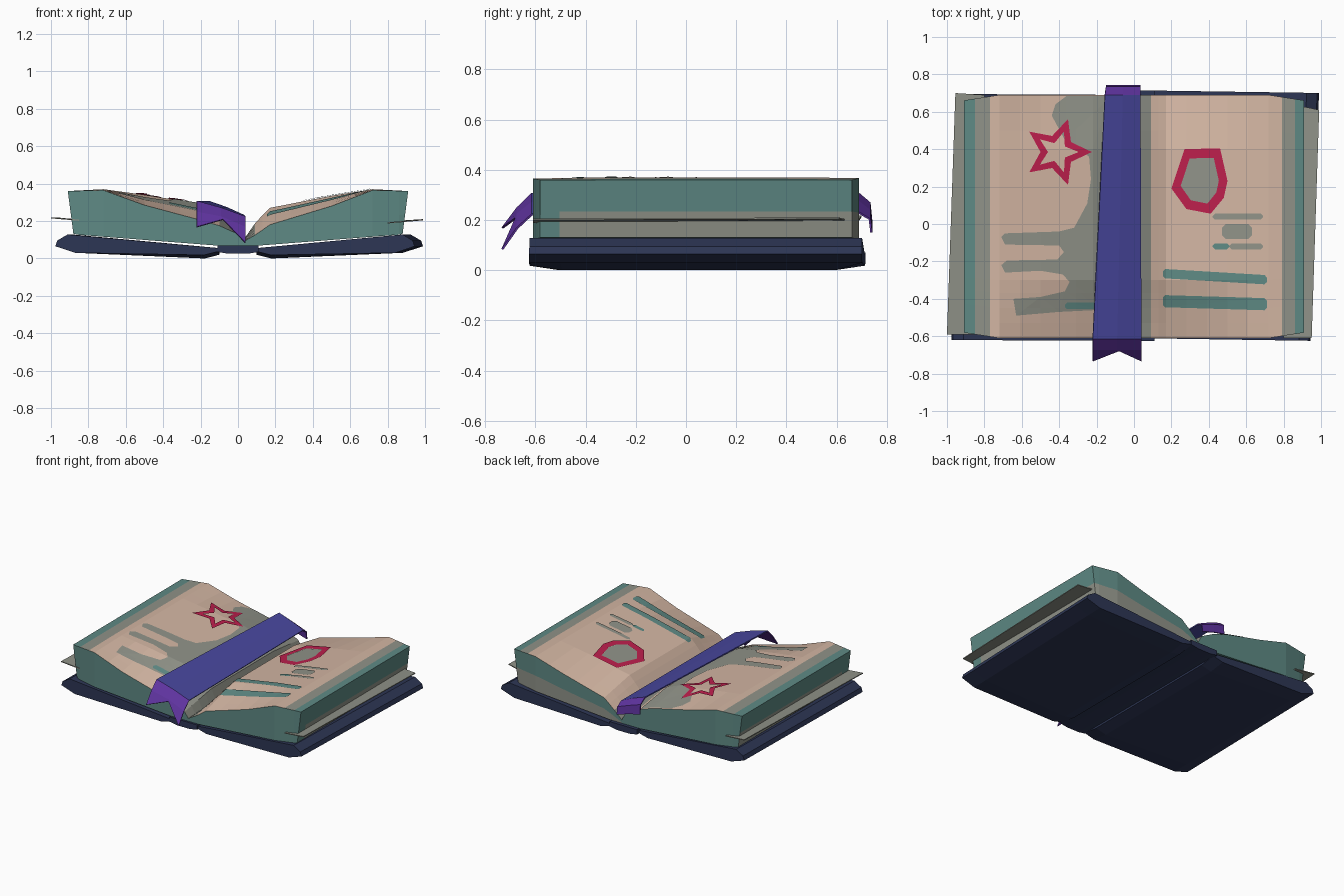
import bpy, bmesh, math
from mathutils import Vector

if "Cube" in bpy.data.objects:
    bpy.data.objects.remove(bpy.data.objects["Cube"])

# ---------- materials (sRGB in, linear out) ----------
NAMES = {}
def mat(name, r, g, b):
    m = bpy.data.materials.new(name)
    lin = [((c + 0.055) / 1.055) ** 2.4 for c in (r, g, b)]
    m.diffuse_color = (*lin, 1)
    m.use_nodes = True
    m.node_tree.nodes["Principled BSDF"].inputs["Base Color"].default_value = m.diffuse_color
    NAMES[name] = m
    return m
CREAM = mat("page_cream", .83, .715, .64)
TEAL = mat("page_teal", .37, .54, .52)
GREY = mat("page_grey", .565, .575, .535)
NAVY = mat("cover_navy", .175, .21, .33)
BLUE = mat("ribbon_blue", .285, .28, .62)
PURPLE = mat("ribbon_purple", .37, .20, .62)
RED = mat("ink_red", .74, .12, .30)

def finish(bm, name, mats, recalc=True):
    if recalc:
        bmesh.ops.recalc_face_normals(bm, faces=bm.faces)
    me = bpy.data.meshes.new(name)
    bm.to_mesh(me)
    bm.free()
    for m in mats:
        me.materials.append(m)
    ob = bpy.data.objects.new(name, me)
    bpy.context.collection.objects.link(ob)
    return ob

# ---------- page surface: u = distance outward, z, droop at the page ends ----------
PROF = {1: [(.03, .10, .01), (.10, .20, .07), (.17, .27, .09), (.5, .335, .055),
            (.72, .37, .005), (.91, .36, 0)],
        -1: [(-.03, .10, .01), (0, .18, .05), (.10, .245, .07), (.22, .295, .085),
             (.5, .34, .055), (.72, .37, .005), (.91, .36, 0)]}
XS = {1: [.03, .09, .13, .17, .28, .39, .5, .61, .72, .79, .86, .91],
      -1: [-.03, 0, .10, .22, .31, .40, .5, .61, .72, .77, .85, .91]}
YS = [-.61, -.53, -.45, -.37, -.30, .05, .40, .50, .60, .69]

def height(side, u, y):
    p = PROF[side]
    u = min(max(u, p[0][0]), p[-1][0])
    for a, b in zip(p, p[1:]):
        if u <= b[0]:
            t = (u - a[0]) / (b[0] - a[0])
            z, s = a[1] + t * (b[1] - a[1]), a[2] + t * (b[2] - a[2])
            break
    w = max(0, (-.30 - y) / .31, .6 * (y - .40) / .29)
    return z - s * w

def page_block(name, side):
    bm = bmesh.new()
    n, m, rows = len(XS[side]), len(YS), 3
    V = {}
    for i, u in enumerate(XS[side]):
        for j, y in enumerate(YS):
            zt = height(side, u, y)
            zb = .06 + .07 * max(u, 0) / .9
            pinch = 1 - .045 * max(0, (u - .72) / .19)
            for k in range(rows):
                if k == 1 and 0 < i < n - 1 and 0 < j < m - 1:
                    continue
                f = k / (rows - 1) * .9 if k == 1 else k / (rows - 1)
                x = u - .03 * (1 - f) * (u > .9)
                V[i, j, k] = bm.verts.new((side * x, .04 + (y - .04) * pinch, zb + f * (zt - zb)))
    def quad(keys, mi):
        bm.faces.new([V[k] for k in keys]).material_index = mi
    for i in range(n - 1):
        uc = (XS[side][i] + XS[side][i + 1]) / 2
        top = 1 if uc > .855 else 2 if uc > .775 or uc < .09 else 0
        for j in range(m - 1):
            for k, mi in ((0, 1), (rows - 1, top)):
                quad([(i, j, k), (i + 1, j, k), (i + 1, j + 1, k), (i, j + 1, k)], mi)
        for j in (0, m - 1):
            for k in range(rows - 1):
                mi = 2 if j and side > 0 and k == 0 else 1
                quad([(i, j, k), (i + 1, j, k), (i + 1, j, k + 1), (i, j, k + 1)], mi)
    for j in range(m - 1):
        for i in (0, n - 1):
            for k in range(rows - 1):
                mi = 2 if k == 0 and i and 0 < j < m - 1 else 1
                quad([(i, j, k), (i, j + 1, k), (i, j + 1, k + 1), (i, j, k + 1)], mi)
    return finish(bm, name, [CREAM, TEAL, GREY])

page_block("right_pages", 1)
page_block("left_pages", -1)

# ---------- painted details draped on the pages ----------
def drape(name, side, polys, material, lift=.005):
    bm = bmesh.new()
    for p in polys:
        bm.faces.new([bm.verts.new((x, y, 0)) for x, y in p])
    bmesh.ops.triangulate(bm, faces=bm.faces)
    for axis, cuts in (((1, 0, 0), [side * u for u in XS[side]]), ((0, 1, 0), YS)):
        for c in cuts:
            bmesh.ops.bisect_plane(bm, geom=bm.verts[:] + bm.edges[:] + bm.faces[:],
                                   plane_co=Vector(axis) * c, plane_no=axis, dist=1e-5)
    for v in bm.verts:
        v.co.z = height(side, side * v.co.x, v.co.y) + lift
    bm.normal_update()
    for f in bm.faces:
        if f.normal.z < 0:
            f.normal_flip()
    return finish(bm, name, [material], False)

def ring(outer, inner):
    n = len(outer)
    return [[outer[i], outer[(i + 1) % n], inner[(i + 1) % n], inner[i]] for i in range(n)]

def star(r1, r2, cx=-.41, cy=.385):
    return [(cx + (r2 if i % 2 else r1) * math.cos(i * math.pi / 5),
             cy + (r2 if i % 2 else r1) * math.sin(i * math.pi / 5)) for i in range(10)]

def bar(x0, x1, y0, y1, tilt=0, c=.012):
    pts = [(x0 + c, y0), (x1 - c, y0), (x1, y0 + c), (x1, y1 - c),
           (x1 - c, y1), (x0 + c, y1), (x0, y1 - c), (x0, y0 + c)]
    return [(x, y + tilt * (x - x0)) for x, y in pts]

smear = [(-.36, .685), (-.12, .685), (-.12, -.46), (-.2, -.46), (-.4, -.47), (-.63, -.49),
         (-.645, -.40), (-.5, -.39), (-.37, -.36), (-.345, -.31), (-.38, -.27), (-.5, -.25),
         (-.69, -.26), (-.71, -.22), (-.68, -.195), (-.41, -.19), (-.375, -.15), (-.4, -.115),
         (-.69, -.11), (-.71, -.07), (-.69, -.05), (-.4, -.04), (-.32, -.02), (-.25, .11),
         (-.23, .24), (-.24, .36), (-.37, .45), (-.44, .58), (-.42, .64)]
drape("left_smear", -1, [smear], GREY, .004)
drape("left_dash", -1, [bar(-.37, -.18, -.455, -.42)], TEAL, .008)
drape("star_outline", -1, ring(star(.185, .09), star(.115, .05)), RED, .008)
blob = [(.27, .40), (.46, .405), (.50, .23), (.48, .14), (.41, .055), (.28, .08), (.20, .19)]
hole = [(.355 + (x - .355) * .68, .235 + (y - .235) * .70) for x, y in blob]
drape("seal_ring", 1, ring(blob, hole), RED, .006)
drape("seal_fill", 1, [hole], GREY, .005)
drape("text_bars", 1, [bar(.155, .71, -.29, -.24, -.06), bar(.155, .71, -.445, -.38, -.03)], TEAL)
drape("small_marks", 1, [bar(.42, .69, .025, .055), bar(.47, .63, -.08, 0, 0, .02),
                         bar(.51, .69, -.135, -.105)], GREY)
drape("small_dash", 1, [bar(.42, .51, -.135, -.105)], TEAL)

# ---------- covers and spine: profiles extruded along y ----------
def prism(name, prof, side, y0, y1, shear, tilt=0, pinch=0):
    bm = bmesh.new()
    rings = []
    for y, low in ((y0, 1), (y0 + .12, 0), (y1 - .12, 0), (y1, 1)):
        rings.append([bm.verts.new((side * x + shear * y * x, y + tilt * x,
                                    z + (pinch * low if z < .03 else 0))) for x, z in prof])
    n = len(prof)
    for a, b in zip(rings, rings[1:]):
        for i in range(n):
            bm.faces.new((a[i], a[(i + 1) % n], b[(i + 1) % n], b[i]))
    bm.faces.new(rings[0])
    bm.faces.new(rings[-1])
    return finish(bm, name, [NAVY])

cover = [(.10, .055), (.10, .02), (.18, 0), (.86, .03), (.965, .065), (.955, .095), (.90, .128)]
prism("left_cover", cover, -1, -.625, .69, .02, .005, .018)
prism("right_cover", cover, 1, -.61, .715, .035, -.015, .018)
prism("spine", [(-.11, .07), (-.11, .035), (-.05, .025), (.05, .025), (.11, .035), (.11, .07)],
      1, -.625, .715, 0)

# ---------- loose end sheets sticking out of the page blocks ----------
for name, pts in (("left_end_sheet", [(-.8, -.59, .20), (-1, -.59, .217), (-.955, .70, .215), (-.8, .69, .20)]),
                  ("right_end_sheet", [(.8, -.61, .19), (.95, -.61, .203), (.99, .61, .207), (.8, .65, .195)])):
    bm = bmesh.new()
    lo = [bm.verts.new((x, y, z - .003)) for x, y, z in pts]
    hi = [bm.verts.new((x, y, z + .003)) for x, y, z in pts]
    bm.faces.new(lo)
    bm.faces.new(hi)
    for i in range(4):
        bm.faces.new((lo[i], lo[(i + 1) % 4], hi[(i + 1) % 4], hi[i]))
    finish(bm, name, [GREY])

# ---------- bookmark ribbon: left, middle, right points per row, front to back ----------
rows = [((-.22, -.735, .17), (-.08, -.68, .21), (.04, -.735, .085)),
        ((-.22, -.675, .25), (-.09, -.675, .225), (.04, -.675, .17)),
        ((-.22, -.615, .308), (-.09, -.615, .272), (.04, -.615, .225)),
        ((-.155, .69, .308), (-.06, .69, .275), (.035, .69, .232)),
        ((-.15, .735, .27), (-.06, .735, .24), (.035, .735, .205)),
        ((-.15, .742, .20), (-.06, .742, .18), (.035, .742, .15))]
bm = bmesh.new()
vs = [[bm.verts.new(p) for p in r] for r in rows]
for j in range(5):
    for i in range(2):
        f = bm.faces.new((vs[j][i], vs[j][i + 1], vs[j + 1][i + 1], vs[j + 1][i]))
        f.material_index = 0 if j == 2 else 1
ribbon = finish(bm, "ribbon", [BLUE, PURPLE], False)
mod = ribbon.modifiers.new("thickness", 'SOLIDIFY')
mod.thickness = .008
mod.offset = -1
